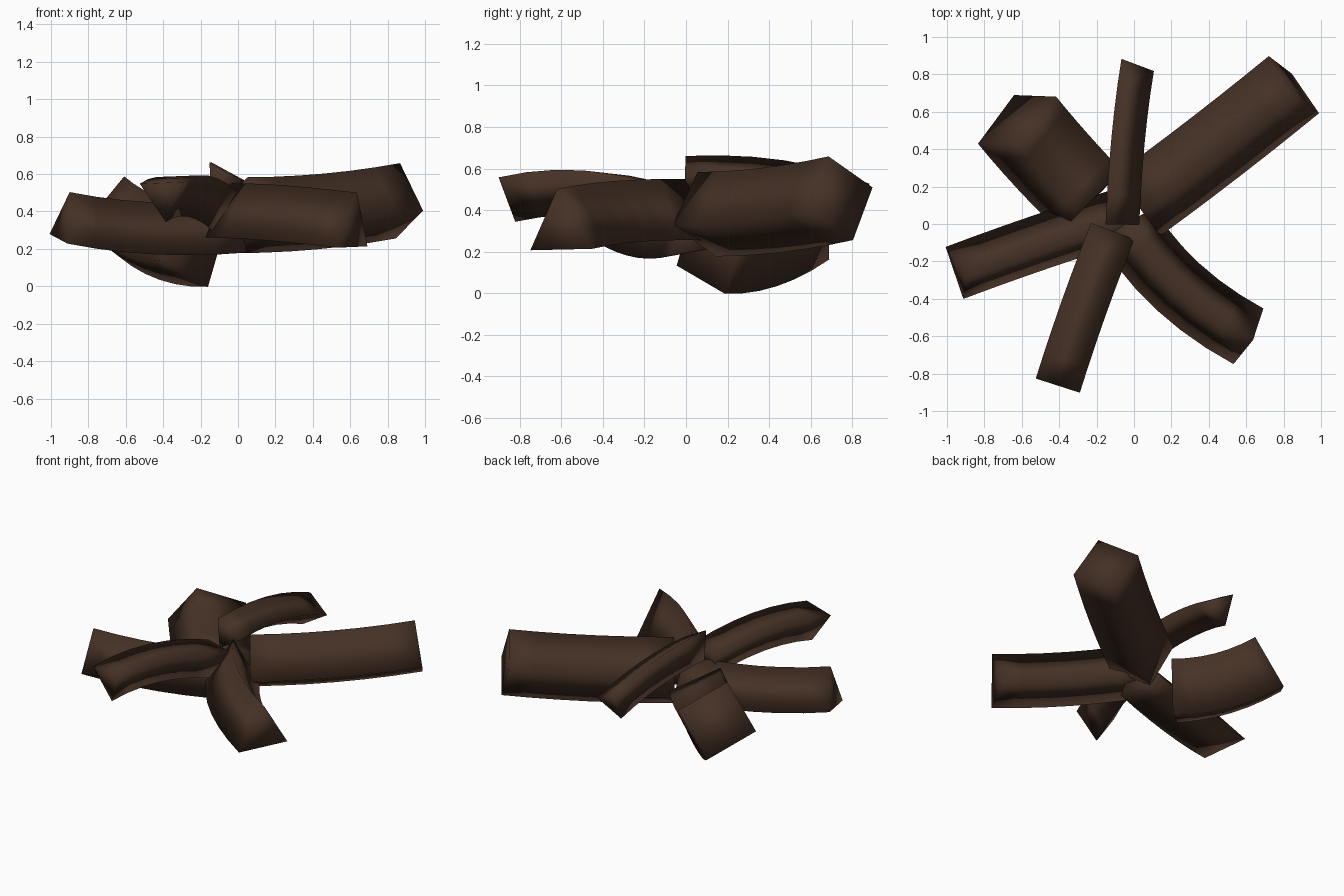
import bpy, bmesh, math
from mathutils import Vector

if "Cube" in bpy.data.objects:
    bpy.data.objects.remove(bpy.data.objects["Cube"])

wood = bpy.data.materials.new("dark_wood")
wood.diffuse_color = (0.06, 0.031, 0.019, 1)
wood.use_nodes = True
wood.node_tree.nodes["Principled BSDF"].inputs["Base Color"].default_value = wood.diffuse_color


def beam(name, sides, radius, up, start, mid, end, steps=6):
    """Sweep a regular polygon along a curve through three points.
    'up' is the direction of the first corner of the section."""
    s, m, e, up = Vector(start), Vector(mid), Vector(end), Vector(up)
    ctrl = 2 * m - (s + e) / 2
    bm = bmesh.new()
    rings = []
    for i in range(steps + 1):
        t = i / steps
        pos = s * (1 - t) ** 2 + ctrl * 2 * t * (1 - t) + e * t ** 2
        tan = ((ctrl - s) * (1 - t) + (e - ctrl) * t).normalized()
        u = (up - tan * up.dot(tan)).normalized()
        v = tan.cross(u)
        ring = []
        for k in range(sides):
            a = 2 * math.pi * k / sides
            ring.append(bm.verts.new(pos + radius * (u * math.cos(a) + v * math.sin(a))))
        rings.append(ring)
    for r0, r1 in zip(rings, rings[1:]):
        for k in range(sides):
            n = (k + 1) % sides
            bm.faces.new((r0[k], r0[n], r1[n], r1[k]))
    bm.faces.new(rings[0][::-1])
    bm.faces.new(rings[-1])
    bmesh.ops.recalc_face_normals(bm, faces=bm.faces)
    for f in bm.faces:
        f.smooth = True
    me = bpy.data.meshes.new(name)
    bm.to_mesh(me)
    bm.free()
    me.materials.append(wood)
    ob = bpy.data.objects.new(name, me)
    bpy.context.collection.objects.link(ob)
    return ob


# square branches
beam("back_right_branch", 4, 0.21, (0.015, -0.055, 0.2),
     (0.02, 0.10, 0.38), (0.44, 0.415, 0.40), (0.855, 0.745, 0.457))
beam("back_left_branch", 4, 0.252, (0.025, -0.145, 0.205),
     (-0.23, 0.12, 0.23), (-0.44, 0.34, 0.265), (-0.625, 0.555, 0.375))

# triangular branches
beam("front_right_branch", 3, 0.195, (0.01, -0.01, 0.195),
     (-0.04, 0.0, 0.355), (0.24, -0.34, 0.345), (0.62, -0.607, 0.307))
beam("front_branch", 3, 0.143, (0.007, 0.004, -0.143),
     (-0.12, -0.06, 0.43), (-0.27, -0.46, 0.515), (-0.40, -0.85, 0.483))
beam("back_branch", 3, 0.118, (-0.06, 0.02, 0.10),
     (-0.09, 0.0, 0.56), (-0.06, 0.45, 0.54), (-0.01, 0.835, 0.435))
beam("left_branch", 3, 0.172, (0.03, -0.02, 0.165),
     (0.0, 0.05, 0.29), (-0.48, -0.105, 0.28), (-0.94, -0.27, 0.337))
